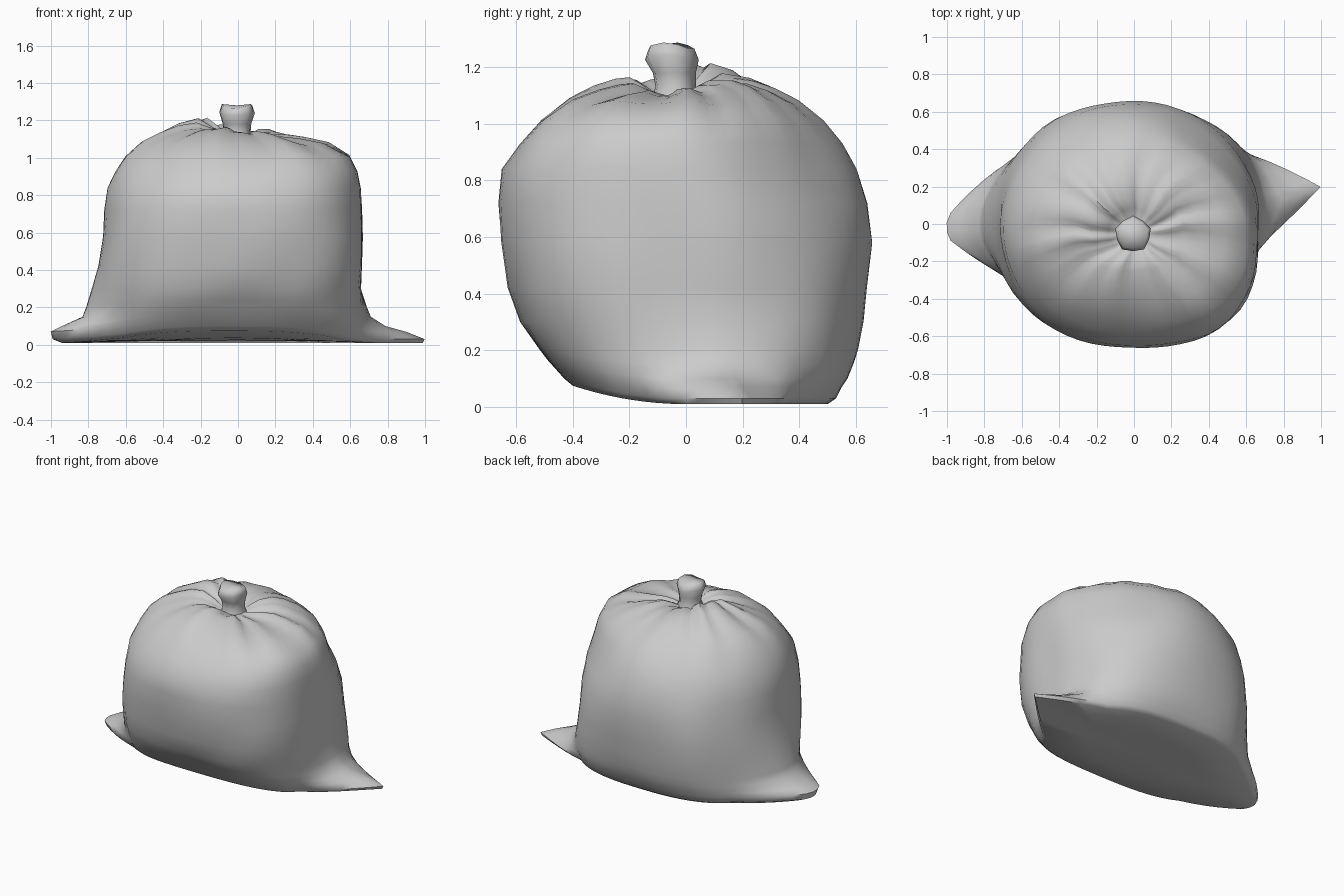
import bpy, bmesh, math
from mathutils import Vector, noise

cube = bpy.data.objects.get("Cube")
if cube:
    bpy.data.objects.remove(cube)

plastic = bpy.data.materials.new("pale_grey_plastic")
plastic.use_nodes = True
colour = (0.6, 0.6, 0.6, 1)
plastic.diffuse_color = colour
plastic.node_tree.nodes["Principled BSDF"].inputs["Base Color"].default_value = colour
SEG = 64


def loft(name, rings, cap_low, cap_high, sharp):
    """Skin a stack of closed point rings and fan-fill the ends."""
    bm = bmesh.new()
    loops = [[bm.verts.new(p) for p in ring] for ring in rings]
    n = len(loops[0])
    for low, high in zip(loops, loops[1:]):
        for i in range(n):
            j = (i + 1) % n
            bm.faces.new((low[i], low[j], high[j], high[i]))
    for loop, tip in ((loops[0], cap_low), (loops[-1], cap_high)):
        if tip:
            centre = bm.verts.new(tip)
            for i in range(n):
                bm.faces.new((loop[i], loop[(i + 1) % n], centre))
    bmesh.ops.recalc_face_normals(bm, faces=bm.faces)
    mesh = bpy.data.meshes.new(name)
    bm.to_mesh(mesh)
    bm.free()
    mesh.materials.append(plastic)
    obj = bpy.data.objects.new(name, mesh)
    bpy.context.collection.objects.link(obj)
    bpy.ops.object.select_all(action='DESELECT')
    obj.select_set(True)
    bpy.context.view_layer.objects.active = obj
    bpy.ops.object.shade_smooth_by_angle(angle=math.radians(sharp))
    return obj


def bump(p, x, y, size):
    return math.exp(-((p.x - x) ** 2 + (p.y - y) ** 2) / size ** 2)


def fullness(c, s, z):
    """Squareness of each quarter, from the flat base up to the shoulder."""
    if c > 0:
        base, top = (3.0, 1.6) if s > 0 else (2.7, 2.9)
    else:
        base, top = (2.5, 1.9) if s > 0 else (2.9, 2.0)
    return base + (top - base) * min(1, z / 0.85)


def ear_falloff(angle, tip, before, after):
    d = (angle - tip + math.pi) % (2 * math.pi) - math.pi
    return max(0, 1 - abs(d) / (before if d < 0 else after))


def bag_ring(z, left, right, front, back, ear_l=0, ear_r=0, pleat=0):
    """Squarish oval with pinched corner ears, wrinkles and radial pleats."""
    ring = []
    for i in range(SEG):
        a = 2 * math.pi * i / SEG
        c, s = math.cos(a), math.sin(a)
        n = fullness(c, s, z)
        r = (abs(c) ** n + abs(s) ** n) ** (-1 / n)
        p = Vector(((right - left) / 2 + (right + left) / 2 * r * c,
                    (back - front) / 2 + (back + front) / 2 * r * s, z))
        # corner ears: one pointed, one blunt
        pointed = ear_falloff(a, 0.1, 0.55, 0.6)
        blunt = min(1, 1.2 * ear_falloff(a, math.pi + 0.06, 0.7, 0.62))
        p.x += ear_r * pointed - ear_l * blunt
        p.y += 0.28 * ear_r * pointed - 0.12 * ear_l * blunt
        # soft wrinkles
        p += Vector((c, s, 0)) * 0.014 * noise.noise(p * 3.5) * min(1, z * 3)
        # gathered top with a hump behind and a dip beside the knot
        fold = math.sin(9 * a + 2 * math.sin(2 * a + 1)) + 0.5 * math.sin(17 * a)
        p.z += pleat * (0.01 * fold + 0.055 * bump(p, -0.22, 0.06, 0.14)
                        - 0.045 * bump(p, 0.24, -0.1, 0.18))
        # front of the base lifts off the floor
        p.z += 0.42 * min(0, p.y) ** 2 * max(0, 1 - z / 0.3)
        ring.append(p)
    return ring


# bag body: height, left, right, front, back, ears, pleat strength
profile = [
    (0.02, 0.40, 0.35, 0.20, 0.28, 0.10, 0.15),
    (0.01, 0.69, 0.62, 0.40, 0.50, 0.25, 0.37),
    (0.03, 0.71, 0.64, 0.43, 0.53, 0.28, 0.36),
    (0.07, 0.72, 0.65, 0.465, 0.55, 0.28, 0.25),
    (0.10, 0.72, 0.66, 0.49, 0.57, 0.22, 0.13),
    (0.15, 0.72, 0.66, 0.52, 0.59, 0.11, 0.05),
    (0.20, 0.72, 0.66, 0.545, 0.605, 0.09, 0.03),
    (0.30, 0.72, 0.66, 0.585, 0.625, 0.06, 0.00),
    (0.42, 0.72, 0.67, 0.625, 0.64, 0.03, 0.00),
    (0.58, 0.72, 0.67, 0.65, 0.66),
    (0.72, 0.71, 0.66, 0.66, 0.645),
    (0.84, 0.70, 0.655, 0.65, 0.605),
    (0.93, 0.66, 0.64, 0.59, 0.55, 0, 0, 0.2),
    (1.01, 0.61, 0.60, 0.52, 0.485, 0, 0, 0.5),
    (1.08, 0.53, 0.48, 0.42, 0.40, 0, 0, 0.8),
    (1.12, 0.43, 0.36, 0.33, 0.32, 0, 0, 1),
    (1.145, 0.33, 0.27, 0.25, 0.24, 0, 0, 1),
    (1.15, 0.23, 0.19, 0.20, 0.14, 0, 0, 1.1),
    (1.13, 0.14, 0.13, 0.16, 0.08, 0, 0, 0.9),
    (1.10, 0.07, 0.07, 0.11, 0.02),
]
loft("bag_body", [bag_ring(*row) for row in profile],
     (0, 0.05, 0.025), (0, -0.045, 1.10), 50)


# tied knot: a flared five-sided stub leaning towards the front
def knot_ring(z, y, r, tilt=0.0):
    ring = []
    for i in range(10):
        a = 2 * math.pi * i / 10 + math.pi / 2
        k = r * (1 if i % 2 == 0 else 0.9)
        ring.append(Vector((k * math.cos(a) - 0.005, y + k * math.sin(a),
                            z + tilt * math.cos(2 * a + 0.5))))
    return ring


stub = [(1.08, -0.04, 0.095), (1.13, -0.04, 0.075), (1.18, -0.045, 0.08),
        (1.235, -0.055, 0.1, 0.01), (1.275, -0.055, 0.085, 0.012)]
loft("tied_knot", [knot_ring(*row) for row in stub], None, (-0.005, -0.06, 1.28), 89)
